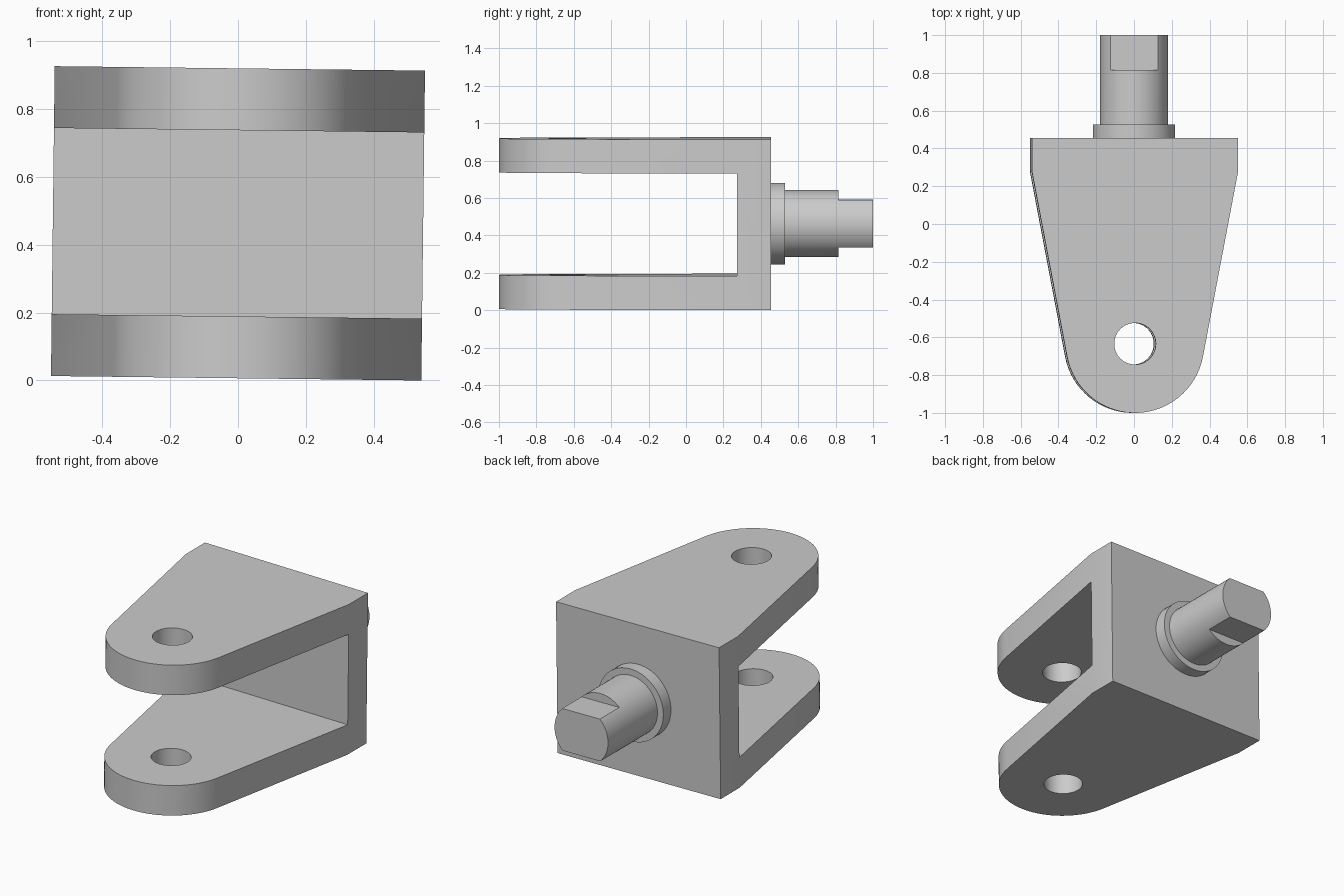
import bpy, bmesh
from math import atan2, acos, hypot, cos, sin, pi
from mathutils import Matrix, Vector

cube = bpy.data.objects.get("Cube")
if cube:
    bpy.data.objects.remove(cube, do_unlink=True)

HALF_W, HALF_H, ARM = 0.545, 0.456, 0.182
BACK, WEB = 0.455, 0.274
EYE_Y, EYE_R, HOLE_R = -0.634, 0.366, 0.11
CENTRE = Vector((0, 0, 0.4625))
TILT = 0.012

steel = bpy.data.materials.new("grey steel")
steel.use_nodes = True
grey = (0.6, 0.6, 0.6, 1)
steel.diffuse_color = grey
steel.node_tree.nodes["Principled BSDF"].inputs["Base Color"].default_value = grey


def make(name, bm):
    bmesh.ops.recalc_face_normals(bm, faces=bm.faces)
    mesh = bpy.data.meshes.new(name)
    bm.to_mesh(mesh)
    bm.free()
    mesh.materials.append(steel)
    ob = bpy.data.objects.new(name, mesh)
    bpy.context.collection.objects.link(ob)
    # Whole fork leans very slightly about its long axis
    ob.location = CENTRE
    ob.rotation_euler.y = TILT
    return ob


def box(name, size, centre):
    bm = bmesh.new()
    bmesh.ops.create_cube(bm, size=1)
    bmesh.ops.scale(bm, vec=size, verts=bm.verts)
    bmesh.ops.translate(bm, vec=centre, verts=bm.verts)
    return make(name, bm)


def rod(name, radius, length, centre, axis, segments=64):
    bm = bmesh.new()
    bmesh.ops.create_cone(bm, cap_ends=True, segments=segments,
                          radius1=radius, radius2=radius, depth=length)
    if axis == 'Y':
        bmesh.ops.rotate(bm, matrix=Matrix.Rotation(pi / 2, 3, 'X'), verts=bm.verts)
    bmesh.ops.translate(bm, vec=centre, verts=bm.verts)
    return make(name, bm)


def cut(ob, cutters):
    for c in cutters:
        mod = ob.modifiers.new(c.name, 'BOOLEAN')
        mod.operation, mod.solver, mod.object = 'DIFFERENCE', 'EXACT', c
    bpy.context.view_layer.update()
    graph = bpy.context.evaluated_depsgraph_get()
    mesh = bpy.data.meshes.new_from_object(ob.evaluated_get(graph))
    ob.modifiers.clear()
    ob.data = mesh
    for c in cutters:
        bpy.data.objects.remove(c, do_unlink=True)


# Fork outline: square back, tapered sides tangent to a round eye
dx, dy = HALF_W, WEB - EYE_Y
start = atan2(dy, dx) - acos(EYE_R / hypot(dx, dy))
steps = 40
outline = [(-HALF_W, WEB), (-HALF_W, BACK), (HALF_W, BACK), (HALF_W, WEB)]
for i in range(steps + 1):
    a = start - (pi + 2 * start) * i / steps
    outline.append((EYE_R * cos(a), EYE_Y + EYE_R * sin(a)))

bm = bmesh.new()
base = bm.faces.new([bm.verts.new((x, y, -HALF_H)) for x, y in outline])
top = bmesh.ops.extrude_face_region(bm, geom=[base])["geom"]
bmesh.ops.translate(bm, vec=(0, 0, 2 * HALF_H),
                    verts=[g for g in top if isinstance(g, bmesh.types.BMVert)])
fork = make("fork_body", bm)

# Slot between the arms, and the pin hole through both
cut(fork, [box("slot_cutter", (2, 2, 2 * (HALF_H - ARM)), (0, WEB - 1, 0)),
           rod("pin_hole_cutter", HOLE_R, 2, (0, EYE_Y, 0), 'Z')])

# Collar and shaft at the back
collar = rod("shaft_collar", 0.218, 0.083, (0, 0.4865, 0), 'Y')
shaft = rod("shaft", 0.179, 0.56, (0, 0.72, 0), 'Y')

# Two wrench flats on the shaft end
FLAT, FLAT_START = 0.127, 0.815
cut(shaft, [box(f"flat_cutter_{s}", (1, 1, 0.2), (0, FLAT_START + 0.5, s * (FLAT + 0.1)))
            for s in (-1, 1)])

# Smooth curved sides, sharp edges
bpy.ops.object.select_all(action='DESELECT')
for ob in (fork, collar, shaft):
    ob.select_set(True)
    bpy.context.view_layer.objects.active = ob
bpy.ops.object.shade_smooth_by_angle(angle=pi / 9)
